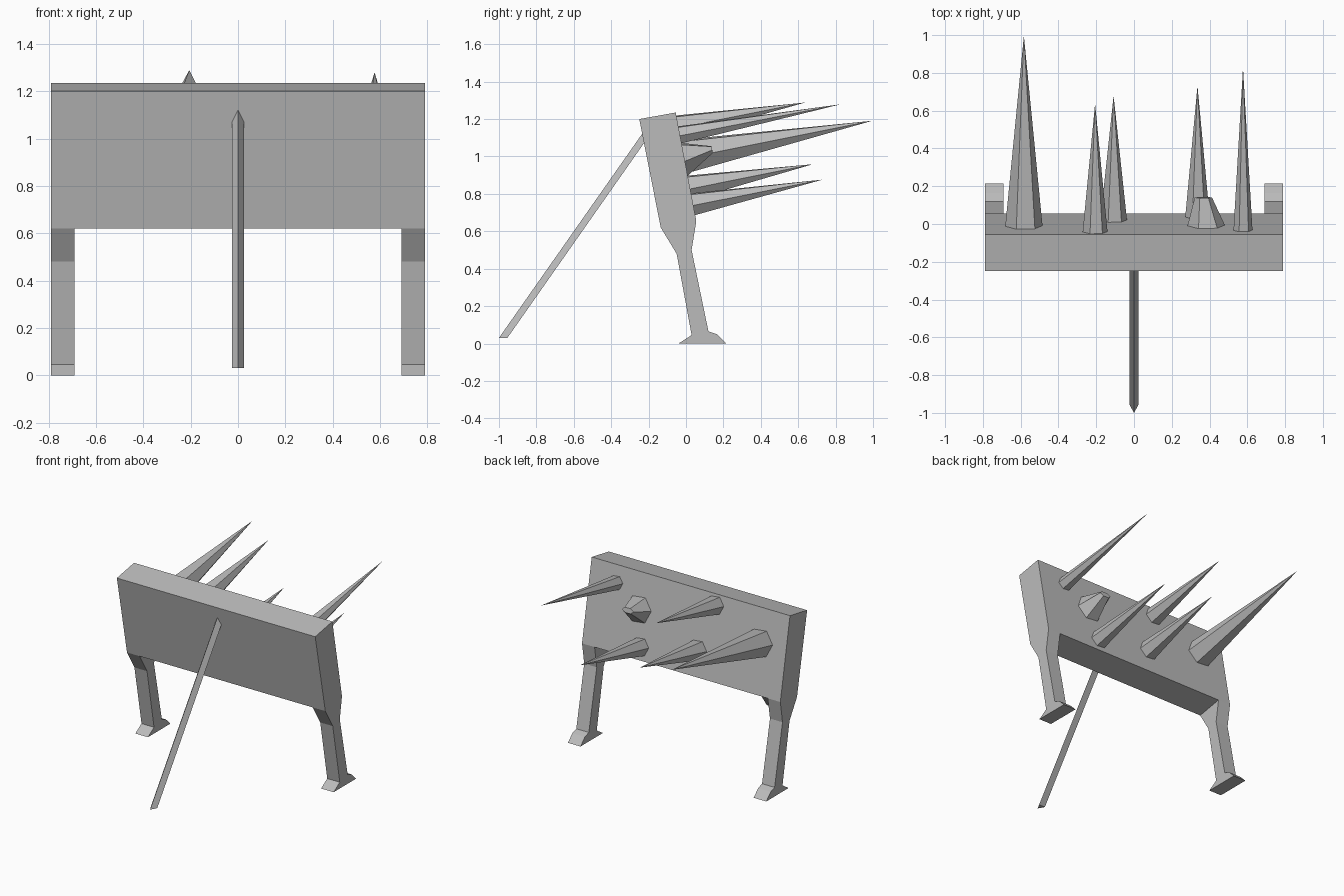
import bpy, bmesh, math
from mathutils import Vector

cube = bpy.data.objects.get("Cube")
if cube:
    bpy.data.objects.remove(cube, do_unlink=True)

grey = bpy.data.materials.new("plain_grey")
grey.use_nodes = True
grey.diffuse_color = (0.5, 0.5, 0.5, 1)
grey.node_tree.nodes["Principled BSDF"].inputs["Base Color"].default_value = (0.5, 0.5, 0.5, 1)


def loft(name, rings):
    """Closed solid skinned through rings that share one point count."""
    bm = bmesh.new()
    loops = [[bm.verts.new(p) for p in ring] for ring in rings]
    count = len(loops[0])
    for a, b in zip(loops, loops[1:]):
        for i in range(count):
            j = (i + 1) % count
            bm.faces.new((a[i], a[j], b[j], b[i]))
    bm.faces.new(loops[0][::-1])
    bm.faces.new(loops[-1])
    bmesh.ops.remove_doubles(bm, verts=bm.verts, dist=0.0001)
    bmesh.ops.recalc_face_normals(bm, faces=bm.faces)
    mesh = bpy.data.meshes.new(name)
    bm.to_mesh(mesh)
    bm.free()
    mesh.materials.append(grey)
    obj = bpy.data.objects.new(name, mesh)
    bpy.context.collection.objects.link(obj)
    return obj


def extrude_x(name, profile, x0, x1):
    return loft(name, [[(x, y, z) for y, z in profile] for x in (x0, x1)])


# Leaning panel
front_top, back_top = (-0.25, 1.2), (-0.055, 1.235)
front_low, back_low = (-0.135, 0.62), (0.055, 0.655)
extrude_x("panel", [front_top, back_top, back_low, front_low], -0.79, 0.79)

# Legs with splayed feet
leg = [front_low, back_low, (0.03, 0.5), (0.12, 0.065), (0.165, 0.05),
       (0.215, 0), (-0.04, 0), (0.03, 0.045), (-0.05, 0.48)]
for side, x in (("left", 0.74), ("right", -0.74)):
    extrude_x(side + "_leg", leg, x - 0.05, x + 0.05)

# Triangular prop, its upper end buried in the panel
section = [(0, -1), (0.025, -0.955), (-0.025, -0.955)]
rise = Vector((0, 0.79, 1.126))
foot = [Vector((x, y, 0.03)) for x, y in section]
loft("prop", [foot, [p + rise for p in foot]])

# Spikes standing square to the panel's back
up = Vector((0, front_top[0] - front_low[0], front_top[1] - front_low[1])).normalized()
up = Vector((0, back_top[0] - back_low[0], back_top[1] - back_low[1])).normalized()
right = Vector((1, 0, 0))
out = Vector((0, up.z, -up.y))


def on_panel(x, z):
    t = (back_top[1] - z) / (back_top[1] - back_low[1])
    return Vector((x, back_top[0] + t * (back_low[0] - back_top[0]), z))


def hexagon(centre, rx, rz):
    angles = [math.radians(60 * i - 6) for i in range(6)]
    return [centre + right * rx * math.cos(a) + up * rz * math.sin(a) for a in angles]


spikes = [  # x, base height, radius, length
    (-0.583, 1.0, 0.1, 1.02),
    (-0.206, 1.16, 0.067, 0.685),
    (0.577, 1.116, 0.051, 0.867),
    (-0.108, 0.834, 0.072, 0.665),
    (0.336, 0.745, 0.066, 0.7),
]
for n, (x, z, r, length) in enumerate(spikes, 1):
    base = on_panel(x, z)
    loft(f"spike_{n}", [hexagon(base - out * 0.01, r, r),
                        hexagon(base + out * length, 0.0005, 0.0005)])

# Broken spike with a skewed stump end
base = on_panel(0.383, 0.983)
tip = Vector((0.367, 0.14, 1.037))
loft("broken_spike", [hexagon(base - out * 0.01, 0.103, 0.103), hexagon(tip, 0.046, 0.02)])
